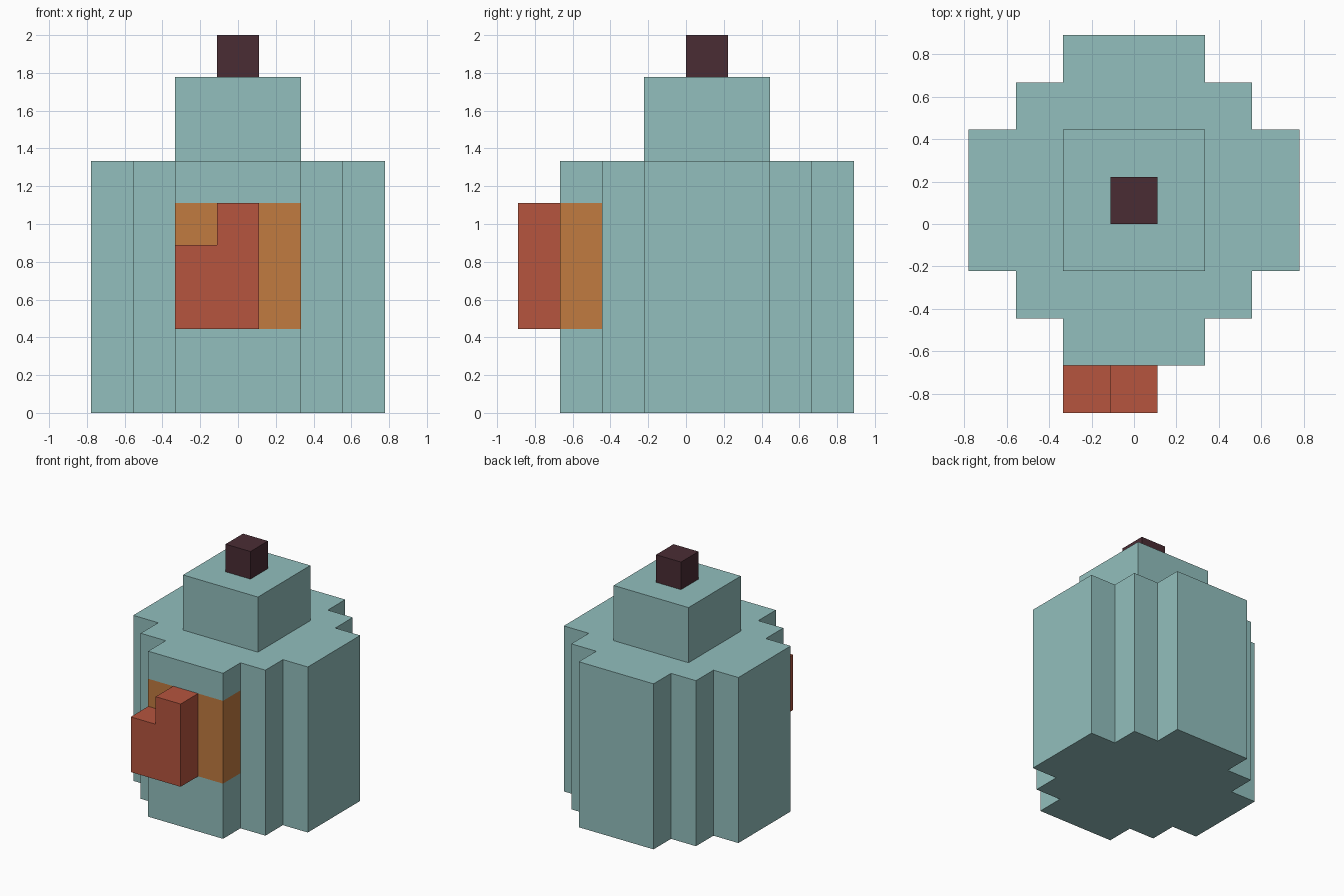
import bpy
import bmesh
from mathutils import Matrix, Vector

U = 2 / 9  # one block of the model

cube = bpy.data.objects.get("Cube")
if cube:
    bpy.data.objects.remove(cube, do_unlink=True)


def linear(c):
    c /= 255
    return c / 12.92 if c <= 0.04045 else ((c + 0.055) / 1.055) ** 2.4


def material(name, rgb):
    mat = bpy.data.materials.new(name)
    mat.use_nodes = True
    colour = (*[linear(c) for c in rgb], 1)
    mat.diffuse_color = colour
    bsdf = next(n for n in mat.node_tree.nodes if n.type == "BSDF_PRINCIPLED")
    bsdf.inputs["Base Color"].default_value = colour
    return mat


teal = material("pale teal", (146, 191, 189))
orange = material("burnt orange", (193, 123, 64))
red = material("brick red", (182, 85, 63))
dark = material("dark plum", (74, 44, 52))


def finish(bm, name, *mats):
    bmesh.ops.recalc_face_normals(bm, faces=bm.faces[:])
    mesh = bpy.data.meshes.new(name)
    bm.to_mesh(mesh)
    bm.free()
    for mat in mats:
        mesh.materials.append(mat)
    obj = bpy.data.objects.new(name, mesh)
    bpy.context.collection.objects.link(obj)
    return obj


def extrude(points, direction):
    """Solid prism from a closed outline, both measured in blocks."""
    bm = bmesh.new()
    face = bm.faces.new([bm.verts.new(Vector(p) * U) for p in points])
    new = bmesh.ops.extrude_face_region(bm, geom=[face], use_keep_orig=True)["geom"]
    verts = [g for g in new if isinstance(g, bmesh.types.BMVert)]
    bmesh.ops.translate(bm, verts=verts, vec=Vector(direction) * U)
    return bm


def block(name, mat, centre, size):
    bm = bmesh.new()
    bmesh.ops.create_cube(bm, size=U)
    bm.transform(Matrix.Translation(Vector(centre) * U) @ Matrix.Diagonal((*size, 1)))
    return finish(bm, name, mat)


# Body: stepped round outline, mirrored through all four quarters
quarter = [(3.5, 1.5), (2.5, 1.5), (2.5, 2.5), (1.5, 2.5), (1.5, 3.5)]
half = quarter + [(-x, y) for x, y in reversed(quarter)]
outline = half + [(-x, -y) for x, y in half]
bm = extrude([(x, y + 0.5, 0) for x, y in outline], (0, 0, 6))


def front_faces():
    return [f for f in bm.faces if abs(f.normal.z) < 0.5
            and f.calc_center_median().y < -2.2 * U]


# Orange band cut into the front column
bm.normal_update()
for z in (2, 5):
    faces = front_faces()
    geom = set(faces)
    for f in faces:
        geom.update(f.edges, f.verts)
    bmesh.ops.bisect_plane(bm, geom=list(geom), plane_co=(0, 0, z * U),
                           plane_no=(0, 0, 1))
    bm.normal_update()
for f in front_faces():
    f.material_index = int(2 * U < f.calc_center_median().z < 5 * U)
finish(bm, "body", teal, orange)

# Neck and stopper
block("neck", teal, (0, 0.5, 7), (3, 3, 2))
block("stopper", dark, (0, 0.5, 8.5), (1, 1, 1))

# Stepped red plate standing out from the front
plate = [(-1.5, 2), (0.5, 2), (0.5, 5), (-0.5, 5), (-0.5, 4), (-1.5, 4)]
finish(extrude([(x, -4, z) for x, z in plate], (0, 1, 0)), "front_plate", red)
